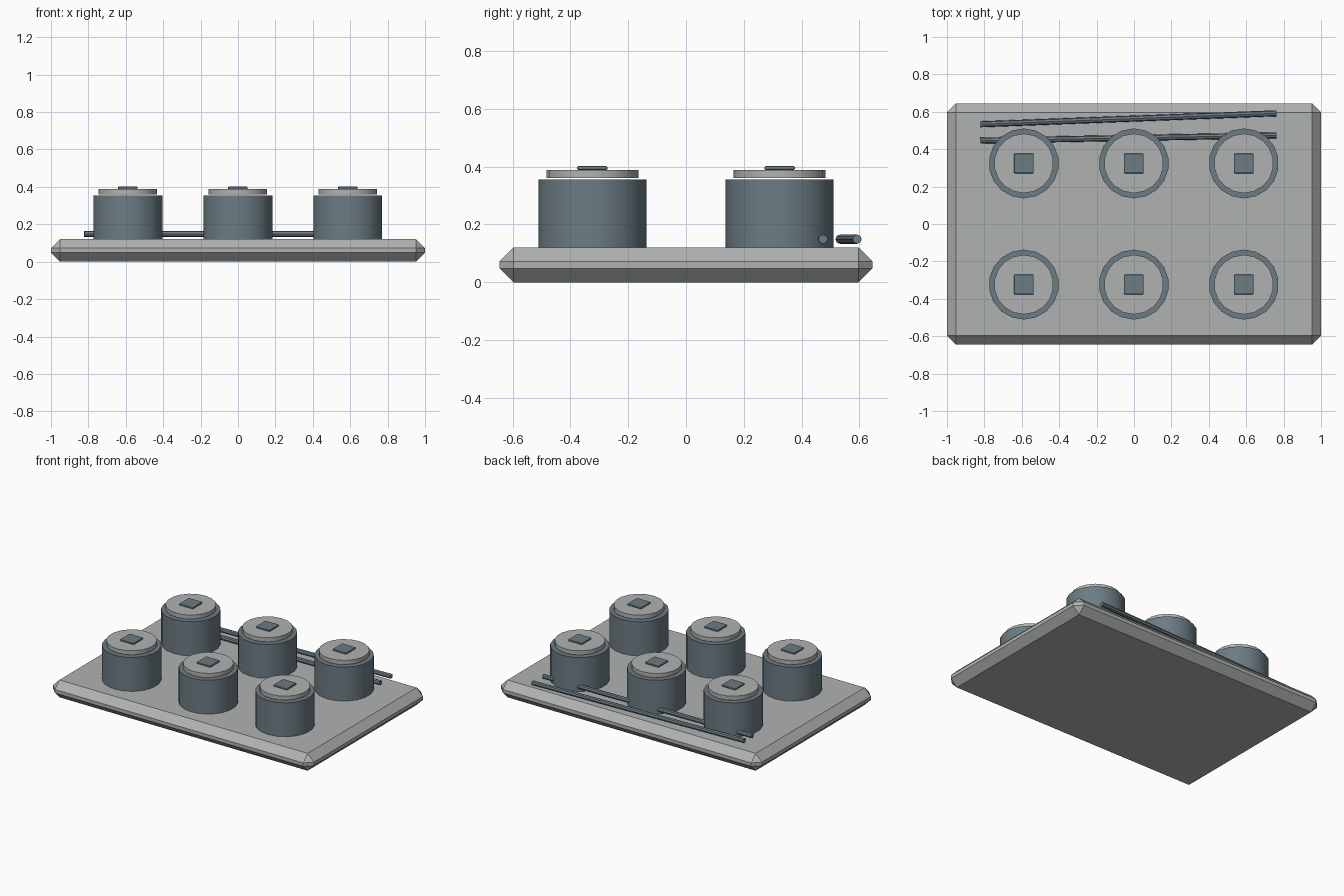
import bpy, math
from mathutils import Vector

if "Cube" in bpy.data.objects:
    bpy.data.objects.remove(bpy.data.objects["Cube"])


def material(name, rgb):
    m = bpy.data.materials.new(name)
    m.diffuse_color = (*rgb, 1)
    m.use_nodes = True
    m.node_tree.nodes["Principled BSDF"].inputs["Base Color"].default_value = m.diffuse_color
    return m


STONE = material("pale_grey", (0.43, 0.45, 0.44))
STEEL = material("blue_grey", (0.15, 0.20, 0.23))


def finish(name, mat, smooth=True):
    ob = bpy.context.object
    ob.name = name
    ob.data.materials.append(mat)
    if smooth:
        bpy.ops.object.shade_smooth_by_angle(angle=math.radians(30))
    return ob


def box(name, loc, size, bevel, segments, mat):
    bpy.ops.mesh.primitive_cube_add(size=1, location=loc)
    bpy.context.object.scale = size
    bpy.ops.object.transform_apply(location=False, rotation=False, scale=True)
    ob = finish(name, mat, False)
    mod = ob.modifiers.new("edge", 'BEVEL')
    mod.width, mod.segments = bevel, segments
    return ob


def drum(name, x, y, z0, z1, r, mat):
    bpy.ops.mesh.primitive_cylinder_add(vertices=18, radius=r, depth=z1 - z0,
                                        location=(x, y, (z0 + z1) / 2))
    return finish(name, mat)


def rod(name, a, b, r, mat):
    a, b = Vector(a), Vector(b)
    bpy.ops.mesh.primitive_cylinder_add(vertices=8, radius=r, depth=(b - a).length,
                                        location=(a + b) / 2)
    bpy.context.object.rotation_euler = (b - a).to_track_quat('Z', 'Y').to_euler()
    return finish(name, mat, False)


# chamfered base slab
box("base_slab", (0, 0, 0.06), (2, 1.29, 0.12), 0.048, 1, STONE)

# six canisters: body, lid and square handle
for i, x in enumerate((-0.589, -0.001, 0.587)):
    for j, y in enumerate((-0.324, 0.324)):
        tag = f"{i}_{j}"
        drum("canister_" + tag, x, y, 0.115, 0.355, 0.187, STEEL)
        drum("lid_" + tag, x, y, 0.360, 0.389, 0.159, STONE)
        box("handle_" + tag, (x, y, 0.395), (0.106, 0.106, 0.014), 0.006, 2, STEEL)

# two slightly skewed rods along the back edge
rod("outer_rod", (-0.822, 0.533, 0.149), (0.762, 0.592, 0.149), 0.016, STEEL)
rod("inner_rod", (-0.822, 0.446, 0.149), (0.762, 0.474, 0.149), 0.016, STEEL)
